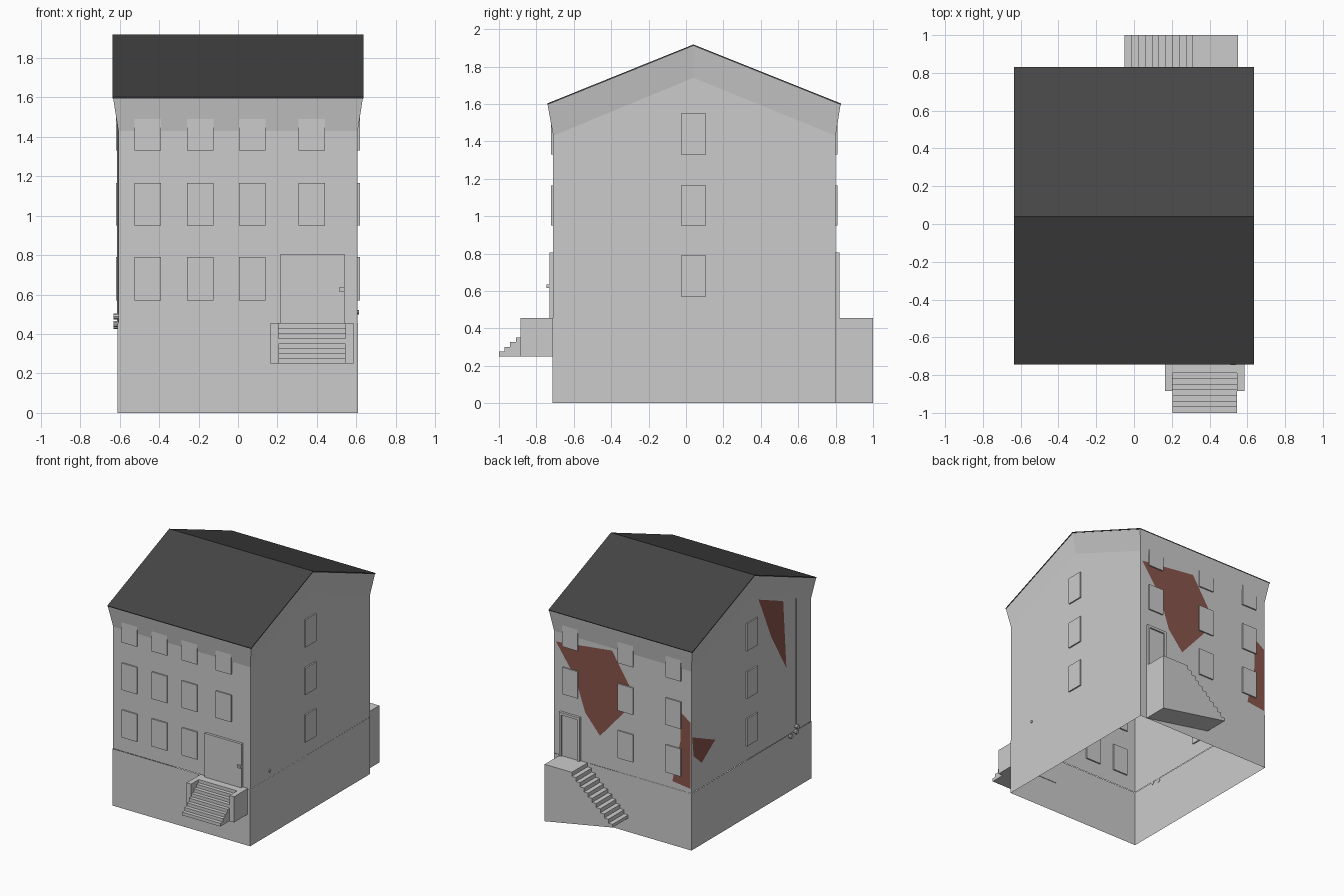
import bpy, bmesh, math
from mathutils import Vector

if "Cube" in bpy.data.objects:
    bpy.data.objects.remove(bpy.data.objects["Cube"])


def material(name, rgb):
    m = bpy.data.materials.new(name)
    m.diffuse_color = (*rgb, 1)
    m.use_nodes = True
    m.node_tree.nodes["Principled BSDF"].inputs["Base Color"].default_value = m.diffuse_color
    return m


ROOF = material("roof_dark", (0.06, 0.06, 0.06))
BRICK = material("brick_red", (0.25, 0.09, 0.07))


def make(name, verts, faces, mat=None):
    me = bpy.data.meshes.new(name)
    me.from_pydata([tuple(v) for v in verts], [], faces)
    bm = bmesh.new()
    bm.from_mesh(me)
    bmesh.ops.recalc_face_normals(bm, faces=bm.faces)
    bm.to_mesh(me)
    bm.free()
    ob = bpy.data.objects.new(name, me)
    bpy.context.collection.objects.link(ob)
    if mat:
        me.materials.append(mat)
    return ob


def prism(name, pts, place, a, b, mat=None):
    """Extrude a 2D outline from depth a to b; place maps (u, v, depth) to xyz."""
    n = len(pts)
    verts = [place(u, v, d) for d in (a, b) for u, v in pts]
    faces = [tuple(range(n)), tuple(range(n, 2 * n))]
    faces += [(i, (i + 1) % n, n + (i + 1) % n, n + i) for i in range(n)]
    return make(name, verts, faces, mat)


def along_x(u, v, d):
    return (d, u, v)


def along_y(u, v, d):
    return (u, d, v)


def box(name, x0, x1, y0, y1, z0, z1):
    return prism(name, [(x0, z0), (x1, z0), (x1, z1), (x0, z1)], along_y, y0, y1)


def rod(name, loc, radius, depth, rot=(0, 0, 0)):
    bpy.ops.mesh.primitive_cylinder_add(vertices=10, radius=radius, depth=depth,
                                        location=loc, rotation=rot)
    bpy.context.object.name = name
    bpy.ops.object.shade_smooth_by_angle()


X, YF, YB, RY, SEAM = 0.607, -0.71, 0.80, 0.04, 0.455

# Base: open shell under the walls
c = [(-X - .003, YF - .004), (X + .001, YF - .004), (X + .001, YB + .002), (-X - .003, YB + .002)]
make("base", [(x, y, z) for z in (0, SEAM) for x, y in c],
     [(i, (i + 1) % 4, 4 + (i + 1) % 4, 4 + i) for i in range(4)])

# Walls with gables: open shell
prof = [(YF, SEAM), (YF, 1.43), (RY, 1.74), (YB, 1.43), (YB, SEAM)]
make("walls", [(s * X, y, z) for s in (-1, 1) for y, z in prof],
     [(0, 1, 2, 3, 4), (5, 6, 7, 8, 9), (0, 1, 6, 5), (3, 4, 9, 8)])

# Flared cornice below the roof
low = [(-X, *prof[1]), (-X, *prof[2]), (-X, *prof[3]), (X, *prof[3]), (X, *prof[2]), (X, *prof[1])]
e = [(-0.74, 1.595), (RY, 1.91), (0.826, 1.595)]
top = [(-.633, *p) for p in e] + [(.633, *p) for p in reversed(e)]
make("cornice", low + top, [(i, (i + 1) % 6, 6 + (i + 1) % 6, 6 + i) for i in range(6)])

# Thin pitched roof
prism("roof", [e[0], e[1], e[2], (0.83, 1.602), (RY, 1.918), (-0.743, 1.602)],
      along_x, -0.636, 0.636, ROOF)

# Windows
ROWS = [(0.57, 0.79), (0.95, 1.165), (1.33, 1.55)]
W, T = 0.067, 0.011
for r, (z0, z1) in enumerate(ROWS):
    for i, x in enumerate((-0.457, -0.192, 0.073, 0.375)):
        if r or i < 3:
            box(f"front_window_{r}_{i}", x - W, x + W, YF - T, YF + T, z0, z1)
    for i, x in enumerate((-0.452, -0.03, 0.46)):
        if r or i < 2:
            box(f"back_window_{r}_{i}", x - W, x + W, YB - T, YB + T, z0, z1)
    for s, n in ((-1, "left"), (1, "right")):
        box(f"{n}_window_{r}", s * X - T, s * X + T, RY - W, RY + W, z0, z1)

# Front door with handle
box("front_door", 0.215, 0.54, YF - 0.02, YF + 0.01, SEAM, 0.805)
box("front_door_handle", 0.512, 0.54, YF - 0.037, YF - 0.02, 0.615, 0.635)

# Back door: leaf with projecting frame
box("back_door", 0.39, 0.53, YB - 0.01, YB + 0.008, SEAM, 0.785)
for n, a, b, z0, z1 in (("jamb_a", .37, .39, SEAM, .785), ("jamb_b", .53, .55, SEAM, .785),
                        ("head", .37, .55, .785, .805)):
    box("back_door_" + n, a, b, YB - 0.01, YB + 0.02, z0, z1)

# Front steps between two side walls
steps = [(YF, 0.25), (-1.0, 0.25)]
for i in range(8):
    z = 0.25 + 0.205 * (i + 1) / 8
    steps += [(-1.0 + 0.03 * i, z), (-1.0 + 0.03 * (i + 1) if i < 7 else YF, z)]
prism("front_steps", steps, along_x, 0.205, 0.545)
for n, a in (("left", 0.165), ("right", 0.545)):
    box(f"front_step_wall_{n}", a, a + 0.04, -0.885, YF, 0.25, SEAM)

# Back landing and staircase along the wall
stair = [(0.55, 0.0), (0.55, SEAM), (0.31, SEAM)]
N = 10
for i in range(1, N + 1):
    z = SEAM - 0.032 * i
    stair += [(0.31 - 0.036 * (i - 1), z), (0.31 - 0.036 * i, z)]
stair.append((-0.05, 0.11))
prism("back_staircase", stair, along_y, YB, 1.0)

# Drain pipe, valves and a small tap
rod("left_pipe", (-X - .004, -0.52, 0.98), 0.004, 1.06)
for i, (y, z) in enumerate(((-0.44, 0.44), (-0.51, 0.45), (-0.52, 0.49))):
    rod(f"left_valve_{i}", (-X - .012, y, z), 0.016, 0.024, (0, math.pi / 2, 0))
rod("right_tap", (X + .003, -0.47, 0.51), 0.012, 0.008, (0, math.pi / 2, 0))

# Exposed brick patches just proud of the plaster
back = [[(.59, 1.35), (.094, 1.41), (-.065, 1.16), (-.02, .95), (.2, .70), (.33, .85), (.42, 1.11)],
        [(-.51, 1.08), (-.6, 1.02), (-.6, .49), (-.44, .51), (-.51, .84)]]
left = [[(.5, .77), (.79, .9), (.77, .74), (.67, .65)],
        [(-.05, 1.68), (-.36, 1.55), (-.4, 1.0), (-.21, 1.32)]]
for i, p in enumerate(back):
    make(f"back_brick_{i}", [(x, YB + .0008, z) for x, z in p], [tuple(range(len(p)))][::1], BRICK)
for i, p in enumerate(left):
    make(f"left_brick_{i}", [(-X - .0008, y, z) for y, z in p], [tuple(range(len(p)))], BRICK)
